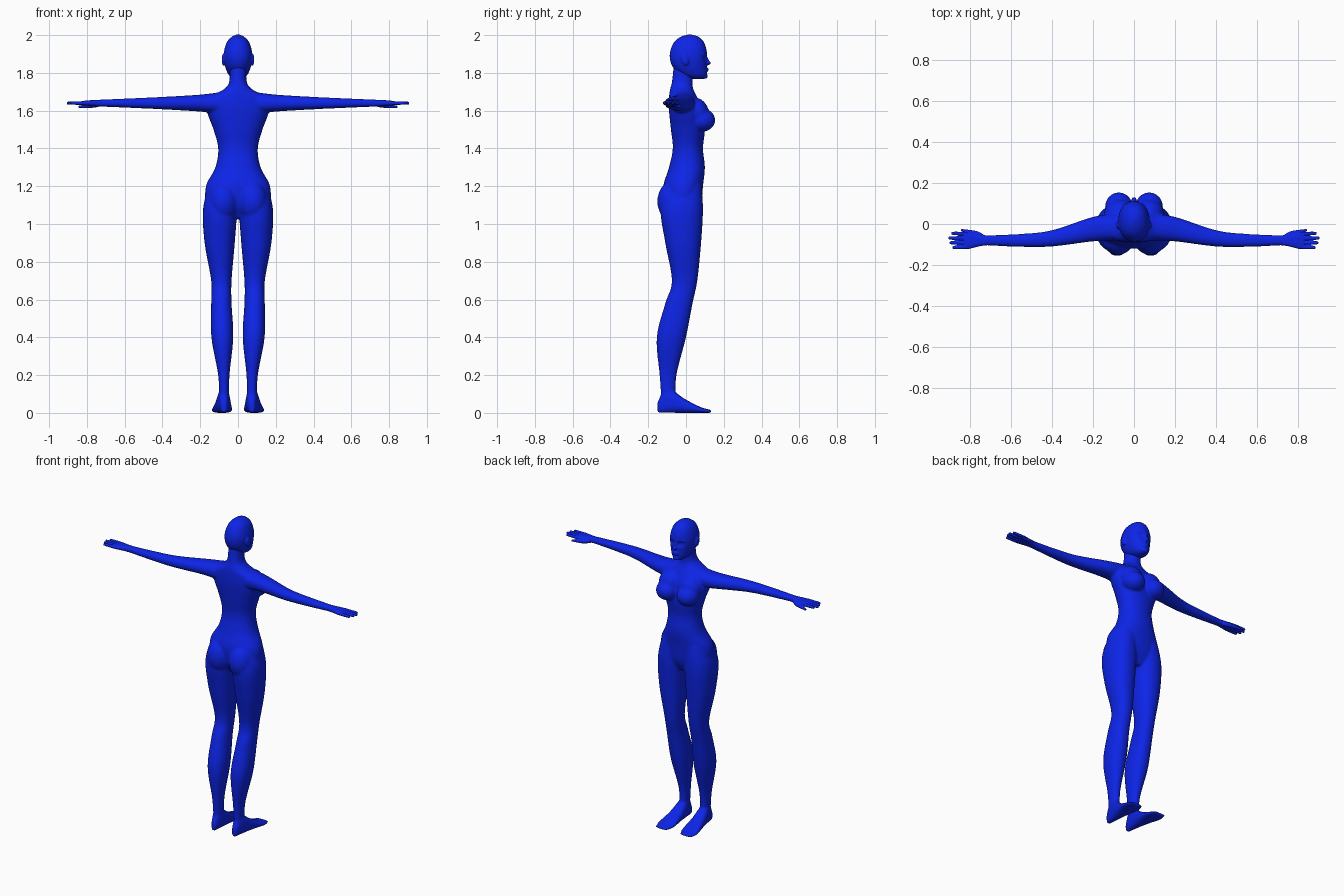
import bpy, bmesh, math
from mathutils import Vector, Matrix

cube = bpy.data.objects.get("Cube")
if cube:
    bpy.data.objects.remove(cube)

blue = bpy.data.materials.new("royal blue")
blue.use_nodes = True
blue.diffuse_color = (0.004, 0.018, 0.8, 1)
shader = blue.node_tree.nodes["Principled BSDF"]
shader.inputs["Base Color"].default_value = blue.diffuse_color

ARM_HEIGHT = 1.64
EYE_HEIGHT = 1.88
SIDES = {"left": 1, "right": -1}


# Cross-sections: position along the axis, then the low and high bounds of both other axes
def upright(z, half, back, front, x=0):
    return Vector((z, x - half, x + half, back, front))


def sideways(x, y, depth, height, z=ARM_HEIGHT):
    return Vector((x, y - depth, y + depth, z - height, z + height))


def lengthwise(y, x, half, top):
    return Vector((y, x - half, x + half, 0, top))


def spline(rows, steps=6):
    """Catmull-Rom interpolation through the sections."""
    padded = [rows[0], *rows, rows[-1]]
    smooth = []
    for before, start, end, after in zip(padded, padded[1:], padded[2:], padded[3:]):
        leave, arrive = (end - before) / 2, (after - start) / 2
        for step in range(steps):
            t = step / steps
            ease = t * t * (3 - 2 * t)
            smooth.append(start.lerp(end, ease) + leave * (t * (1 - t) ** 2)
                          - arrive * (t * t * (1 - t)))
    return smooth + [rows[-1]]


def loft(bm, axis, rows, side=1, power=2.2, count=32):
    """Skin superelliptic sections along an axis and cap both ends."""
    across, other = [i for i in range(3) if i != axis]

    def bulge(value):
        return math.copysign(abs(value) ** (2 / power), value)

    rings = []
    for position, low, high, near, far in spline(rows):
        ring = []
        for k in range(count):
            angle = math.tau * k / count
            co = Vector()
            co[axis] = position
            co[across] = (low + high + bulge(math.cos(angle)) * (high - low)) / 2
            co[other] = (near + far + bulge(math.sin(angle)) * (far - near)) / 2
            co.x *= side
            ring.append(bm.verts.new(co))
        rings.append(ring)
    for ring, following in zip(rings, rings[1:]):
        for k in range(count):
            n = (k + 1) % count
            bm.faces.new((ring[k], ring[n], following[n], following[k]))
    bm.faces.new(rings[0])
    bm.faces.new(rings[-1])


def blob(bm, centre, radii, tilt=0):
    """Ellipsoid, optionally leaning about the x axis."""
    matrix = Matrix.Translation(centre) @ Matrix.Rotation(tilt, 4, "X") @ Matrix.Diagonal((*radii, 1))
    bmesh.ops.create_uvsphere(bm, u_segments=24, v_segments=16, radius=1, matrix=matrix)


def finish(bm, name, voxel, smoothing):
    """Fuse the overlapping forms into one smooth skin."""
    bmesh.ops.recalc_face_normals(bm, faces=bm.faces)
    mesh = bpy.data.meshes.new(name)
    bm.to_mesh(mesh)
    bm.free()
    mesh.materials.append(blue)
    mesh.shade_smooth()
    obj = bpy.data.objects.new(name, mesh)
    bpy.context.collection.objects.link(obj)
    fuse = obj.modifiers.new("fuse", "REMESH")
    fuse.mode = "VOXEL"
    fuse.voxel_size = voxel
    fuse.use_smooth_shade = True
    soften = obj.modifiers.new("soften", "SMOOTH")
    soften.factor = 0.5
    soften.iterations = smoothing


# Torso and neck, from crotch to throat
torso = [
    upright(z=1.03, half=.06, back=-.07, front=.05),
    upright(z=1.1, half=.16, back=-.11, front=.08),
    upright(z=1.2, half=.17, back=-.12, front=.09),
    upright(z=1.3, half=.12, back=-.09, front=.1),
    upright(z=1.4, half=.105, back=-.07, front=.09),
    upright(z=1.5, half=.13, back=-.08, front=.1),
    upright(z=1.6, half=.165, back=-.09, front=.09),
    upright(z=1.67, half=.15, back=-.09, front=.06),
    upright(z=1.71, half=.08, back=-.085, front=.04),
    upright(z=1.75, half=.047, back=-.075, front=.035),
    upright(z=1.84, half=.045, back=-.065, front=.045),
]
# Leg, from hip to ankle
leg = [
    upright(z=1.22, x=.08, half=.07, back=-.1, front=.08),
    upright(z=1.08, x=.095, half=.09, back=-.135, front=.09),
    upright(z=.9, x=.097, half=.08, back=-.11, front=.08),
    upright(z=.7, x=.088, half=.054, back=-.075, front=.06),
    upright(z=.58, x=.088, half=.054, back=-.11, front=.035),
    upright(z=.4, x=.083, half=.058, back=-.155, front=0),
    upright(z=.2, x=.075, half=.03, back=-.14, front=-.05),
    upright(z=.06, x=.074, half=.026, back=-.13, front=-.055),
]
# Foot, from heel to toes
foot = [
    lengthwise(y=-.15, x=.074, half=.015, top=.06),
    lengthwise(y=-.1, x=.075, half=.03, top=.13),
    lengthwise(y=0, x=.08, half=.045, top=.07),
    lengthwise(y=.08, x=.085, half=.055, top=.03),
    lengthwise(y=.133, x=.088, half=.04, top=.016),
]
# Arm, from inside the shoulder to the wrist
arm = [
    sideways(x=.08, y=-.015, depth=.065, height=.06),
    sideways(x=.2, y=-.025, depth=.06, height=.045),
    sideways(x=.4, y=-.07, depth=.04, height=.033),
    sideways(x=.55, y=-.08, depth=.032, height=.026),
    sideways(x=.74, y=-.08, depth=.024, height=.018),
]
body = bmesh.new()
loft(body, 2, torso)
for side in SIDES.values():
    loft(body, 2, leg, side)
    loft(body, 1, foot, side, power=2.5)
    loft(body, 0, arm, side)
    breast, chest, buttock = (side * .074, .083, 1.55), (side * .07, .055, 1.59), (side * .078, -.065, 1.12)
    blob(body, breast, radii=(.068, .072, .062))
    blob(body, chest, radii=(.075, .066, .08), tilt=.3)
    blob(body, buttock, radii=(.08, .087, .11))
finish(body, "body", voxel=.006, smoothing=10)

# Head, from chin to crown
skull = [
    upright(z=1.768, half=.024, back=.035, front=.095),
    upright(z=1.79, half=.05, back=-.03, front=.11),
    upright(z=1.84, half=.07, back=-.075, front=.11),
    upright(z=1.9, half=.076, back=-.086, front=.112),
    upright(z=1.96, half=.06, back=-.065, front=.096),
    upright(z=1.99, half=.034, back=-.03, front=.068),
    upright(z=2.003, half=.008, back=.01, front=.03),
]
head = bmesh.new()
loft(head, 2, skull, count=48)
# Eye sockets pressed into the face
for vert in head.verts:
    if vert.co.y > 0:
        offset = Vector((abs(vert.co.x) - .03, 1.3 * (vert.co.z - EYE_HEIGHT)))
        vert.co.y -= .014 * math.exp(-(offset.length / .018) ** 2)
# Nose bridge and tip, lips, chin
blob(head, (0, .108, 1.868), radii=(.009, .012, .03), tilt=.35)
blob(head, (0, .116, 1.853), radii=(.014, .015, .011))
for lip_height in (1.812, 1.822):
    blob(head, (0, .106, lip_height), radii=(.022, .013, .007))
blob(head, (0, .098, 1.783), radii=(.024, .018, .014))
# Eyes, brows and ears
for side in SIDES.values():
    blob(head, (side * .03, .083, EYE_HEIGHT), radii=(.014, .014, .009))
    blob(head, (side * .032, .088, EYE_HEIGHT + .02), radii=(.022, .014, .006))
    blob(head, (side * .077, -.005, EYE_HEIGHT - .01), radii=(.009, .02, .032), tilt=.2)
finish(head, "head", voxel=.004, smoothing=3)

# Hands: palm, thumb and four fanned fingers, the second one longest
palm = [
    sideways(x=.7, y=-.08, depth=.022, height=.018),
    sideways(x=.75, y=-.08, depth=.028, height=.017),
    sideways(x=.8, y=-.08, depth=.04, height=.014),
    sideways(x=.83, y=-.08, depth=.038, height=.01),
]
thumb = [
    sideways(x=.73, y=-.068, z=1.635, depth=.013, height=.013),
    sideways(x=.77, y=-.047, z=1.628, depth=.013, height=.013),
    sideways(x=.845, y=-.03, z=1.62, depth=.006, height=.006),
]
for label, side in SIDES.items():
    hand = bmesh.new()
    loft(hand, 0, palm, side, power=2.6)
    loft(hand, 0, thumb, side, count=16)
    for finger in range(4):
        spread = finger - 1.5
        tip = .91 - .013 * abs(finger - 1.3)
        root_y, tip_y = -.08 - .021 * spread, -.08 - .023 * spread
        loft(hand, 0, [
            sideways(x=.8, y=root_y, depth=.01, height=.01),
            sideways(x=tip - .01, y=tip_y, depth=.008, height=.008),
            sideways(x=tip, y=tip_y, depth=.004, height=.004),
        ], side, count=16)
    finish(hand, label + "_hand", voxel=.003, smoothing=3)
